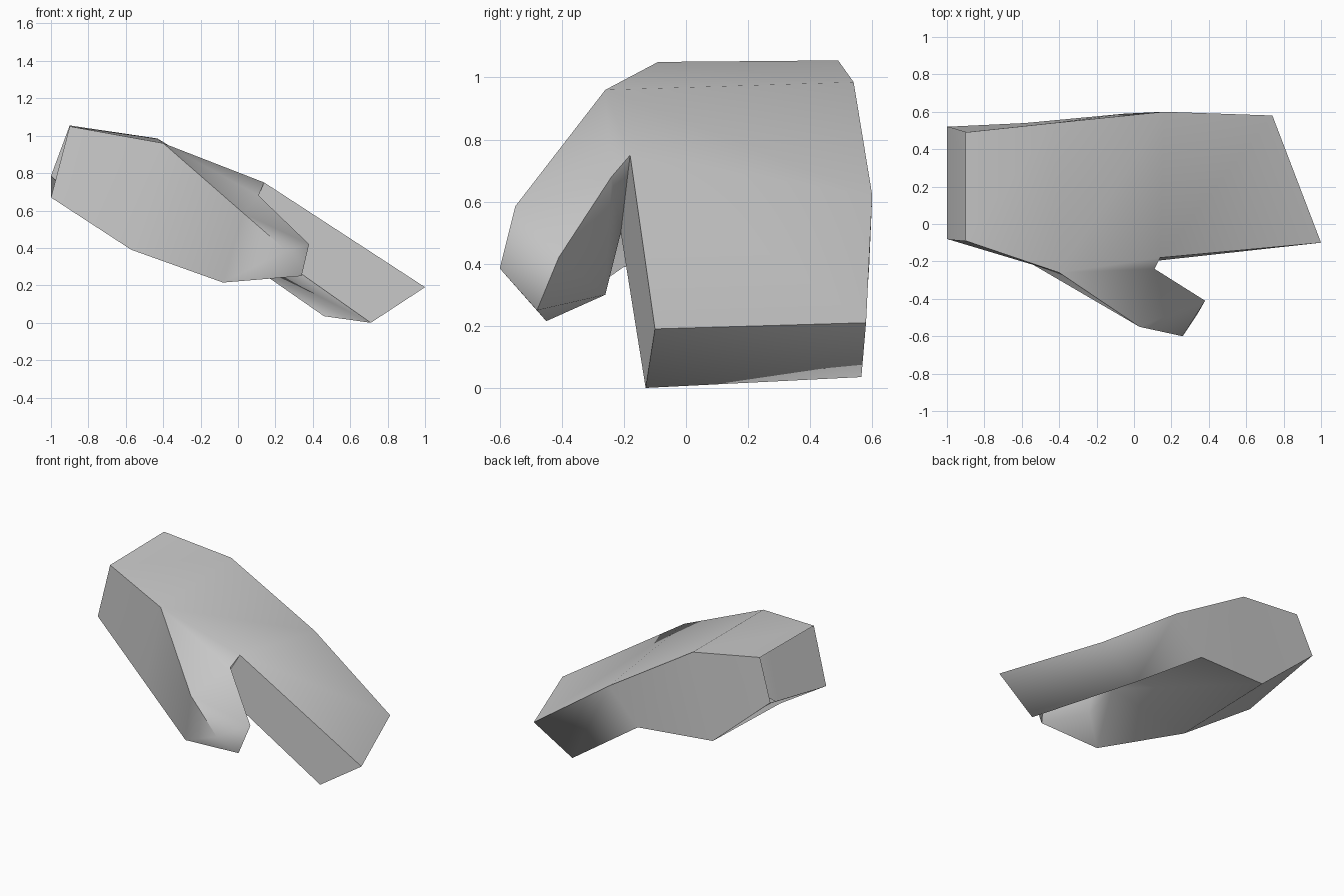
import bpy, bmesh, math

if "Cube" in bpy.data.objects:
    bpy.data.objects.remove(bpy.data.objects["Cube"])

bm = bmesh.new()


def ring(*pts):
    return [bm.verts.new(p) for p in pts]


# Cross-sections, each: top front, top back, bottom back, bottom front
wrist = ring((-.90, -.09, 1.05), (-.90, .49, 1.055), (-1.0, .52, .785), (-1.0, -.08, .67))
palm = ring((-.40, -.26, .96), (-.43, .54, .985), (-.58, .54, .42), (-.57, -.20, .39))
knuckle = ring((.14, -.18, .75), (.16, .60, .62), (-.05, .59, .39), (.00, -.21, .50))
tip = ring((1.0, -.10, .19), (.74, .58, .21), (.46, .565, .035), (.71, -.13, .0))


def bridge(a, b, sides=range(4)):
    for i in sides:
        j = (i + 1) % 4
        bm.faces.new((a[i], a[j], b[j], b[i]))


# Cuff end stays open; the front of the palm is left open for the thumb
bridge(wrist, palm)
bridge(palm, knuckle, range(3))
bridge(knuckle, tip)
bm.faces.new(tip)

# Thumb: crotch, outer bend, tip corners, underside
crotch, bend, tip_out, tip_in, tip_low, heel, inner = ring(
    (.11, -.24, .68), (.03, -.55, .585), (.26, -.60, .385), (.38, -.41, .42),
    (.34, -.48, .25), (-.08, -.45, .215), (.14, -.26, .30))
for f in ((palm[0], knuckle[0], crotch),
          (palm[0], crotch, bend),
          (bend, crotch, tip_in, tip_out),
          (palm[3], palm[0], bend, heel),
          (heel, bend, tip_out, tip_low),
          (tip_low, tip_out, tip_in),
          (tip_low, tip_in, inner),
          (tip_in, crotch, inner),
          (tip_low, inner, heel),
          (heel, inner, knuckle[3], palm[3]),
          (inner, crotch, knuckle[3]),
          (crotch, knuckle[0], knuckle[3])):
    bm.faces.new(f)
bmesh.ops.recalc_face_normals(bm, faces=bm.faces)

mesh = bpy.data.meshes.new("mitten_hand")
bm.to_mesh(mesh)
bm.free()
hand = bpy.data.objects.new("mitten_hand", mesh)
bpy.context.collection.objects.link(hand)

grey = bpy.data.materials.new("light_grey")
grey.diffuse_color = (.6, .6, .6, 1)
grey.use_nodes = True
grey.node_tree.nodes["Principled BSDF"].inputs["Base Color"].default_value = grey.diffuse_color
mesh.materials.append(grey)

# Soft shading with the hard corners kept
bpy.context.view_layer.objects.active = hand
hand.select_set(True)
bpy.ops.object.shade_smooth_by_angle(angle=math.radians(80))
